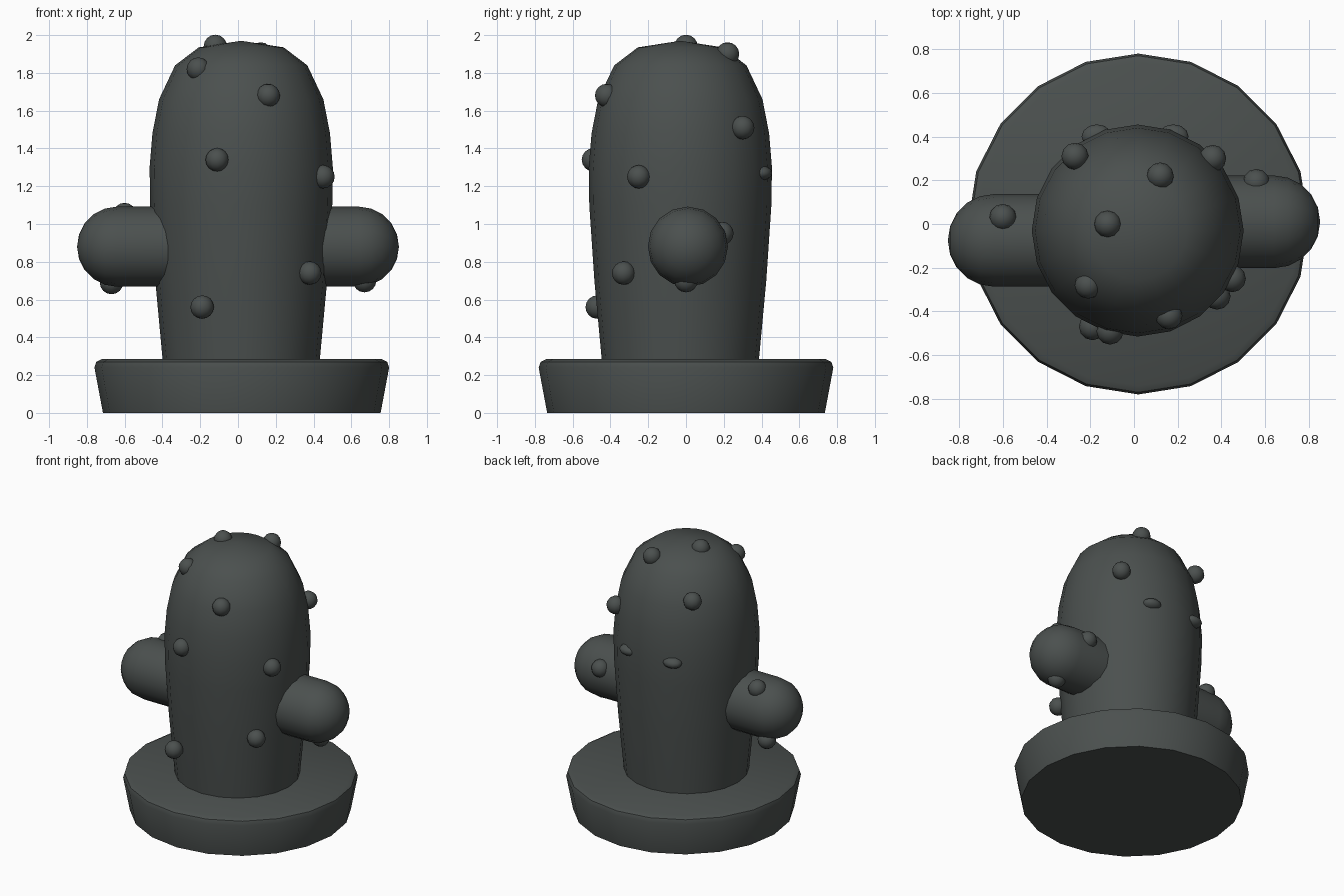
import bpy, bmesh, math
from mathutils import Matrix, Vector

cube = bpy.data.objects.get("Cube")
if cube:
    bpy.data.objects.remove(cube, do_unlink=True)

# One flat colour for everything
charcoal = bpy.data.materials.new("dark_grey")
charcoal.use_nodes = True
COLOUR = (0.07, 0.08, 0.077, 1)
charcoal.diffuse_color = COLOUR
charcoal.node_tree.nodes["Principled BSDF"].inputs["Base Color"].default_value = COLOUR


def finish(name, bm, angle=40):
    bmesh.ops.recalc_face_normals(bm, faces=bm.faces)
    mesh = bpy.data.meshes.new(name)
    bm.to_mesh(mesh)
    bm.free()
    mesh.materials.append(charcoal)
    obj = bpy.data.objects.new(name, mesh)
    bpy.context.collection.objects.link(obj)
    bpy.ops.object.select_all(action='DESELECT')
    obj.select_set(True)
    bpy.context.view_layer.objects.active = obj
    bpy.ops.object.shade_smooth_by_angle(angle=math.radians(angle))
    return obj


def lathe(name, profile, sides, matrix, angle=40):
    """Spin (radius, height) points round z; zero radius closes an end."""
    bm = bmesh.new()
    rings = []
    for r, h in profile:
        if r == 0:
            rings.append([bm.verts.new((0, 0, h))] * sides)
        else:
            turns = [math.tau * i / sides for i in range(sides)]
            rings.append([bm.verts.new((r * math.cos(t), r * math.sin(t), h)) for t in turns])
    for low, high in zip(rings, rings[1:]):
        for i in range(sides):
            j = (i + 1) % sides
            corners = list(dict.fromkeys((low[i], low[j], high[j], high[i])))
            bm.faces.new(corners)
    # flat lids on open ends
    for ring in (rings[0], rings[-1]):
        if ring[0] != ring[1]:
            bm.faces.new(ring)
    bmesh.ops.transform(bm, matrix=matrix, verts=bm.verts)
    return finish(name, bm, angle)


# Shallow flared pot with a bevelled rim
lathe("pot", [(0.735, 0), (0.78, 0.24), (0.77, 0.27), (0.74, 0.285)], 20,
      Matrix.Translation((0.02, 0, 0)), 30)

# Domed trunk, slightly narrower at the foot
trunk = [(0.415, 0.27), (0.455, 0.7), (0.482, 1.1), (0.485, 1.3), (0.47, 1.48),
         (0.435, 1.66), (0.35, 1.84), (0.225, 1.935), (0, 1.97)]
lathe("trunk", trunk, 20, Matrix.Translation((0.017, -0.03, 0)))

# Round-ended side arms
R = 0.212
dome = [(R * math.cos(a), 0.64 + R * math.sin(a))
        for a in (math.radians(18 * k) for k in range(5))]
for name, side, y in (("left_arm", 1, 0.01), ("right_arm", -1, -0.075)):
    place = Matrix.Translation((0, y, 0.88)) @ Matrix.Rotation(side * math.pi / 2, 4, 'Y')
    lathe(name, [(R, 0.3)] + dome + [(0, 0.852)], 16, place)

# Small round bumps on trunk and arms
bumps = [
    (-0.12, 0, 1.94), (-0.21, -0.28, 1.82), (0.16, -0.42, 1.68), (-0.11, -0.49, 1.34),
    (0.45, -0.25, 1.25), (0.38, -0.33, 0.74), (-0.19, -0.47, 0.56), (0.12, 0.22, 1.9),
    (0.36, 0.3, 1.51), (-0.27, 0.31, 1.71),
    (0.56, 0.19, 0.95), (0.67, 0, 0.7), (-0.6, 0.03, 1.05), (-0.67, 0.02, 0.69),
]
for i, spot in enumerate(bumps):
    bm = bmesh.new()
    bmesh.ops.create_uvsphere(bm, u_segments=12, v_segments=8, radius=0.062,
                              matrix=Matrix.Translation(spot))
    finish(f"bump_{i + 1}", bm, 60)

# Flatter bumps on the back
for i, x in enumerate((0.18, -0.17)):
    bm = bmesh.new()
    bmesh.ops.create_uvsphere(bm, u_segments=12, v_segments=8, radius=0.07,
                              matrix=Matrix.Translation((x, 0.4, 1.27))
                              @ Matrix.Diagonal(Vector((1, 0.8, 0.55, 1))))
    finish(f"back_bump_{i + 1}", bm, 60)
